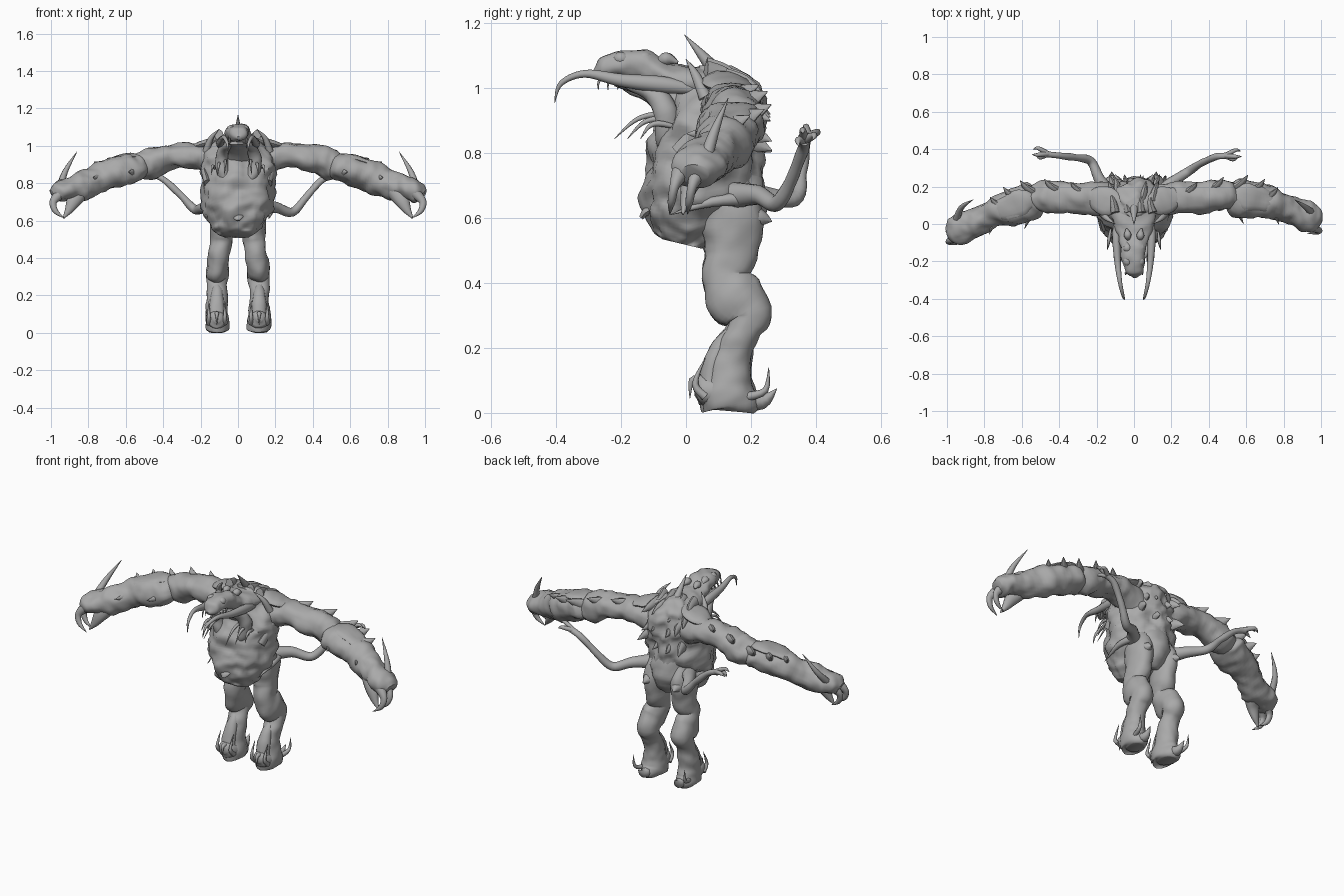
import bpy, bmesh, math, random
from mathutils import Vector, noise

random.seed(4)
skin = bpy.data.materials.new("grey_skin")
skin.diffuse_color = (0.4, 0.4, 0.4, 1)


def catmull(p, i, t):
    a, b, c, d = (Vector(p[max(0, min(len(p) - 1, i + k))]) for k in (-1, 0, 1, 2))
    return 0.5 * (2 * b + (c - a) * t + (2 * a - 5 * b + 4 * c - d) * t * t
                  + (3 * b - a - 3 * c + d) * t ** 3)


def finish(name, bm, angle=50):
    bmesh.ops.recalc_face_normals(bm, faces=bm.faces)
    me = bpy.data.meshes.new(name)
    bm.to_mesh(me)
    bm.free()
    ob = bpy.data.objects.new(name, me)
    bpy.context.collection.objects.link(ob)
    me.materials.append(skin)
    bpy.context.view_layer.objects.active = ob
    ob.select_set(True)
    bpy.ops.object.shade_smooth_by_angle(angle=math.radians(angle))
    ob.select_set(False)


def tube(name, pts, ref=(0, 0, 1), sides=24, steps=6, rough=0.0, pinch=0.0):
    """Loft ellipses through (x, y, z, radius across ref, radius along ref)."""
    samples = [catmull(pts, i, s / steps) for i in range(len(pts) - 1) for s in range(steps)]
    samples.append(Vector(pts[-1]))
    bm, rings = bmesh.new(), []
    for i, s in enumerate(samples):
        ahead, behind = samples[min(i + 1, len(samples) - 1)], samples[max(i - 1, 0)]
        t = Vector((ahead - behind)[:3]).normalized()
        u = Vector(ref).cross(t).normalized()
        v = t.cross(u)
        ring = []
        for k in range(sides):
            q = math.tau * k / sides
            d = u * math.cos(q) * max(s[3], 0.001) + v * math.sin(q) * max(s[4], 0.001)
            if pinch and d.y > 0:    # narrower towards the back
                d.x *= 1 - pinch * d.y / max(s[4], 0.001)
            p = Vector(s[:3]) + d
            if rough:
                n = noise.noise(p * 10) + 0.6 * noise.noise(p * 24)
                p += d.normalized() * n * rough
            ring.append(bm.verts.new(p))
        rings.append(ring)
    for a, b in zip(rings, rings[1:]):
        for k in range(sides):
            j = (k + 1) % sides
            bm.faces.new((a[k], a[j], b[j], b[k]))
    bm.faces.new(rings[0])
    bm.faces.new(rings[-1])
    finish(name, bm)


def spike(name, a, b, c, r, flat=1.0):
    """Curved tapering claw through three points."""
    d = Vector(c) - Vector(a)
    ref = (1, 0, 0) if abs(d.x) < 0.6 * d.length else (0, 1, 0)
    tube(name, [(*a, r, r * flat), (*b, r * 0.7, r * 0.7 * flat), (*c, 0.001, 0.001)], ref, 8, 4)


def m(s, p):
    return (p[0] * s, *p[1:])


def arm(s, p):
    """Mirror an arm point, with the right hand swung back and the left forward."""
    f = max(0, min(1, (p[0] - 0.4) / 0.4))
    return (p[0] * s, p[1] + f * (0.035 if s > 0 else -0.022), *p[2:])


# Torso, neck and head
tube("torso", [(0, -.01, .52, .08, .06), (0, 0, .56, .135, .115), (0, .025, .64, .178, .16),
               (0, .055, .74, .195, .18), (0, .085, .85, .2, .16), (0, .1, .95, .185, .145),
               (0, .1, 1.03, .12, .11), (0, .1, 1.07, .05, .05)], (0, 1, 0), 48, 8, .03, .3)
tube("head", [(0, .12, 1.0, .13, .06), (0, 0, 1.02, .11, .05), (0, -.08, 1.045, .08, .048),
              (0, -.16, 1.07, .066, .048), (0, -.22, 1.065, .056, .042), (0, -.26, 1.05, .04, .028),
              (0, -.285, 1.04, .01, .01)], sides=28, rough=.018)
tube("throat", [(0, .05, .9, .1, .08), (0, -.04, .96, .075, .045), (0, -.13, 1.0, .06, .02),
                (0, -.22, 1.015, .045, .008)], rough=.012)
tube("hips", [(0, .11, .74, .12, .12), (0, .14, .65, .11, .11), (0, .15, .58, .09, .08),
              (0, .14, .54, .04, .04)], (0, 1, 0), rough=.018)
tube("belly_knob", [(0, -.08, .635, .03, .015), (0, -.12, .62, .028, .012),
                    (0, -.138, .6, .008, .006)], sides=8, rough=.006)
spike("crest_spike", (0, .1, 1.04), (0, .06, 1.09), (0, -.005, 1.165), .025)
# Ragged back plates
for y, z in ((.13, 1.05), (.19, 1.0), (.22, .93), (.225, .84)):
    for x in (-.1, -.03, .04, .1):
        j = random.uniform(-.02, .02)
        spike("back_plate", (x, y - .07, z + .01 + j), (x + j, y - .01, z + j),
              (x * 1.2 + j, y + .04, z + j - .02), .04, .6)
for y in (-.2, -.13, -.06):
    for s in (-1, 1):
        tube("brow_bump", [(s * .03, y - .03, 1.075, .006, .006), (s * .034, y, 1.09, .024, .022),
                           (s * .04, y + .035, 1.08, .006, .006)], sides=10, rough=.006)

for s in (-1, 1):
    # Cheek cords flanking the open mouth, tusks, teeth and throat tendrils
    tube("cheek_cord", [m(s, p) for p in ((.05, -.19, 1.01, .012, .012), (.075, -.11, .985, .025, .025),
         (.09, -.06, .92, .04, .035), (.075, -.06, .84, .035, .03), (.04, -.07, .78, .01, .01))],
         (1, 0, 0), 14, rough=.01)
    tube("tusk", [m(s, p) for p in ((.09, .06, .99, .008, .008), (.095, -.06, 1.01, .025, .022),
         (.088, -.2, 1.025, .02, .018), (.075, -.31, 1.045, .012, .012),
         (.058, -.385, 1.015, .008, .008), (.05, -.405, .955, .001, .001))], (1, 0, 0), 10)
    for i in range(4):
        y = -.17 - i * .03
        spike("tooth", (s * .045, y, 1.04), (s * .045, y - .01, 1.015), (s * .043, y - .01, .995), .005)
    for i in range(3):
        x = s * (.06 + i * .03)
        tube("tendril", [(x, 0, .9 - i * .015, .004, .004), (x * 1.1, -.07, .92 - i * .015, .009, .009),
             (x * 1.15, -.15 + i * .02, .905 - i * .01, .007, .007),
             (x * 1.2, -.22 + i * .04, .845, .001, .001)], (1, 0, 0), 8)
    spike("shoulder_horn", (s * .17, .06, .97), (s * .145, .03, 1.04), (s * .1, 0, 1.09), .02)
    spike("rib_spike", (s * .165, -.02, .8), (s * .185, .05, .88), (s * .19, .14, .97), .03, .6)
    tube("shoulder_plate", [m(s, p) for p in ((.07, .1, 1.045, .03, .01), (.14, .12, 1.02, .08, .025),
         (.21, .14, 1.0, .06, .02), (.26, .15, .985, .01, .01))], sides=14, rough=.012)
    spike("hip_knob", (s * .09, .19, .6), (s * .095, .23, .6), (s * .1, .265, .59), .04)

    # Great arm, shoulder to hand
    tube("upper_arm", [arm(s, p) for p in ((.1, .12, .91, .085, .085), (.2, .135, .94, .085, .07),
         (.3, .14, .945, .085, .066), (.4, .145, .93, .09, .073), (.48, .15, .905, .085, .078),
         (.54, .14, .885, .06, .06), (.58, .13, .87, .03, .03))], rough=.018)
    tube("forearm", [arm(s, p) for p in ((.5, .145, .9, .05, .05), (.545, .13, .885, .1, .068),
         (.62, .115, .868, .102, .08), (.71, .095, .838, .085, .08), (.79, .06, .805, .072, .078),
         (.86, .025, .778, .072, .075), (.92, .0, .765, .08, .058), (.965, -.01, .748, .07, .048),
         (.99, -.015, .735, .04, .03))], rough=.018)
    for x, y, z in ((.3, .19, .985), (.44, .21, .965), (.57, .21, .925), (.66, .18, .91), (.73, .13, .89)):
        spike("arm_spike", arm(s, (x - .06, y - .05, z - .03)), arm(s, (x, y - .01, z)),
              arm(s, (x + .04, y + .035, z + .025)), .045, .6)
    for x, y, z in ((.56, .03, .86), (.75, .01, .83)):
        spike("arm_barb", arm(s, (x - .03, y + .06, z)), arm(s, (x, y + .01, z)),
              arm(s, (x + .025, y - .045, z)), .03, .6)
    tube("forearm_plate", [arm(s, p) for p in ((.53, .14, .94, .03, .01), (.6, .13, .94, .07, .02),
         (.7, .1, .91, .06, .02), (.79, .08, .865, .02, .01))], sides=14, rough=.012)
    # Hand: thumb pincer, curled outer fingers and upright spike
    spike("hand_spike", arm(s, (.955, .02, .76)), (s * .925, .085, .86), (s * .86, .13, .97), .022)
    tube("thumb", [arm(s, p) for p in ((.84, .01, .755, .045, .045), (.875, -.02, .71, .04, .03),
         (.905, -.035, .655, .022, .018), (.935, -.045, .612, .003, .003))], (0, 1, 0), 12)
    for y in (-.07, -.015):
        tube("finger", [arm(s, p) for p in ((.95, y + .02, .745, .03, .03),
             (.988, y, .7, .02, .016), (.975, y - .01, .65, .014, .012),
             (.925, y - .015, .612, .001, .001))], (0, 1, 0), 10)

    # Leg with knee, hock and foot
    tube("leg", [m(s, p) for p in ((.075, .11, .69, .06, .09), (.085, .14, .59, .066, .1),
         (.088, .135, .49, .058, .082), (.1, .115, .42, .058, .066), (.108, .15, .355, .06, .09),
         (.112, .192, .305, .06, .07), (.113, .178, .26, .055, .052), (.113, .15, .2, .054, .056),
         (.113, .13, .12, .056, .07), (.113, .13, .06, .062, .085), (.113, .14, .02, .06, .088),
         (.113, .14, .005, .04, .06))], (0, 1, 0), 24, 6, .01)
    tube("shin_ridge", [m(s, p) for p in ((.113, .15, .27, .01, .01), (.113, .115, .22, .03, .025),
         (.113, .08, .14, .04, .03), (.113, .07, .06, .045, .035))], (0, 1, 0), 14, 5, .006)
    tube("toe_pad", [m(s, p) for p in ((.113, .13, .06, .055, .05), (.113, .08, .068, .052, .052),
         (.113, .045, .075, .045, .045), (.113, .025, .075, .02, .02))], sides=16, rough=.006)
    spike("heel_claw", (s * .113, .17, .045), (s * .115, .235, .035), (s * .12, .28, .075), .034)
    spike("heel_spur", (s * .15, .19, .05), (s * .165, .245, .07), (s * .17, .255, .14), .014)
    for x in (.07, .156):
        spike("toe_spike", (s * x, .06, .05), (s * x, .028, .09), (s * x, .06, .17), .014)
    spike("toe_claw", (s * .113, .05, .1), (s * .113, .018, .1), (s * .113, .012, .045), .014)

# Thin rear arms, each in its own pose
poses = {"left": ((-.1, .12, .66), (-.18, .23, .67), (-.23, .335, .66), (-.31, .355, .74),
                  (-.4, .365, .82), (-.47, .375, .85)),
         "right": ((.1, .12, .67), (.2, .22, .67), (.29, .28, .645), (.36, .325, .72),
                   (.44, .36, .81), (.5, .365, .84))}
for side, path in poses.items():
    radii = (.045, .03, .024, .02, .018, .018)
    tube(side + "_thin_arm", [(*p, r, r) for p, r in zip(path, radii)], sides=14, rough=.003)
    w, s = path[-1], 1 if side == "right" else -1
    for dx, dy, dz in ((.07, .03, .0), (.075, -.005, .02), (.05, -.02, -.02)):
        spike(side + "_thin_finger", (w[0] - s * .01, w[1], w[2]),
              (w[0] + s * dx * .6, w[1] + dy, w[2] + dz * .8 + .015),
              (w[0] + s * dx, w[1] + dy * .8, w[2] + dz), .015)
    # Hooked flank blade joining the arm root to the ribs
    spike(side + "_flank_blade", (s * .15, .18, .66), (s * .175, .08, .65), (s * .165, -.05, .61), .022)
